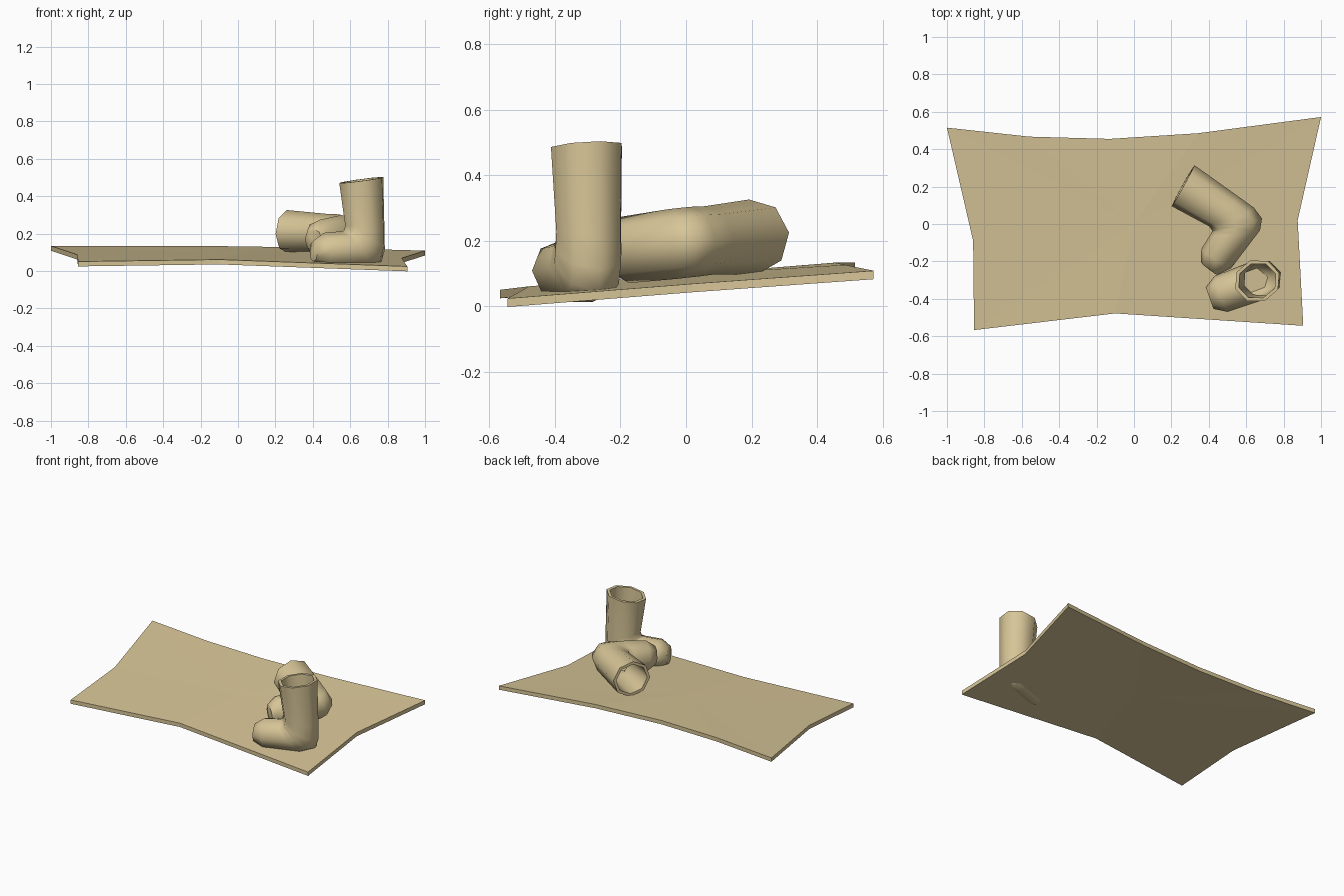
import bpy, bmesh, math
from mathutils import Vector, Matrix

if "Cube" in bpy.data.objects:
    bpy.data.objects.remove(bpy.data.objects["Cube"])

mat = bpy.data.materials.new("tan_hide")
mat.diffuse_color = (0.68, 0.56, 0.31, 1)
mat.use_nodes = True
mat.node_tree.nodes["Principled BSDF"].inputs["Base Color"].default_value = mat.diffuse_color


def add_object(name, bm, matrix=None):
    bmesh.ops.recalc_face_normals(bm, faces=bm.faces)
    me = bpy.data.meshes.new(name)
    bm.to_mesh(me)
    bm.free()
    ob = bpy.data.objects.new(name, me)
    bpy.context.collection.objects.link(ob)
    me.materials.append(mat)
    if matrix:
        ob.matrix_world = matrix
    return ob


# Hide rug: thin stretched outline, tilted and slightly arched
outline = [(-1, .515), (-.56, .467), (-.13, .455), (.34, .485), (1, .572),
           (.875, .02), (.905, -.544), (-.1, -.478), (-.855, -.567), (-.86, -.09)]


def rug_height(x, y):
    return .08 - .015 * x + .077 * y + .017 * max(0, 1 - (x / .9) ** 2)


bm = bmesh.new()
rims, thick = [], .026
for drop in (0, thick):
    rim = [bm.verts.new((x, y, rug_height(x, y) - drop)) for x, y in outline]
    hub = bm.verts.new((0, 0, rug_height(0, 0) - drop))
    for i in range(len(rim)):
        bm.faces.new((hub, rim[i], rim[(i + 1) % len(rim)]))
    rims.append(rim)
for i in range(len(outline)):
    j = (i + 1) % len(outline)
    bm.faces.new((rims[0][i], rims[0][j], rims[1][j], rims[1][i]))
add_object("hide_rug", bm)

# Boot sections: (front x, front z, back x, back z, half width), cuff to toe
sections = [(.142, .455, -.108, .49, .115),
            (.108, .23, -.115, .20, .105),
            (.115, .203, -.117, .10, .107),
            (.122, .20, -.097, .03, .107),
            (.14, .198, -.04, 0, .107),
            (.23, .19, .215, 0, .102),
            (.288, .15, .288, .035, .062)]
lining = [sections[i] for i in (5, 4, 2, 1, 0)]
SIDES = 8


def boot(name, origin, toe_dir, shaft_dir):
    bm = bmesh.new()

    def section_ring(section, scale):
        fx, fz, bx, bz, w = section
        c = Vector(((fx + bx) / 2, 0, (fz + bz) / 2))
        h = Vector(((fx - bx) / 2, 0, (fz - bz) / 2))
        ring = []
        for i in range(SIDES):
            t = 2 * math.pi * i / SIDES
            side = Vector((0, w * math.sin(t), 0))
            ring.append(bm.verts.new(c + (h * math.cos(t) + side) * scale))
        return ring

    # Inner lining from the ball of the foot up to the cuff, then the outer skin down
    rings = [section_ring(s, .84) for s in lining]
    rings += [section_ring(s, 1) for s in sections]
    for a, b in zip(rings, rings[1:]):
        for i in range(SIDES):
            j = (i + 1) % SIDES
            bm.faces.new((a[i], a[j], b[j], b[i]))
    bm.faces.new(rings[0])
    bm.faces.new(rings[-1])
    # Orient the boot by its shaft and toe directions
    z = Vector(shaft_dir).normalized()
    y = z.cross(Vector(toe_dir)).normalized()
    x = y.cross(z)
    rot = Matrix((x, y, z)).transposed().to_4x4()
    ob = add_object(name, bm, Matrix.Translation(origin) @ rot)
    bpy.context.view_layer.objects.active = ob
    bpy.ops.object.select_all(action='DESELECT')
    ob.select_set(True)
    bpy.ops.object.shade_smooth_by_angle(angle=math.radians(60))


boot("standing_boot", (.675, -.298, .014), (-.94, -.34, 0), (0, 0, 1))
boot("fallen_boot", (.65, -.065, .19), (-.6, -.8, -.1), (-.8, .6, .05))
